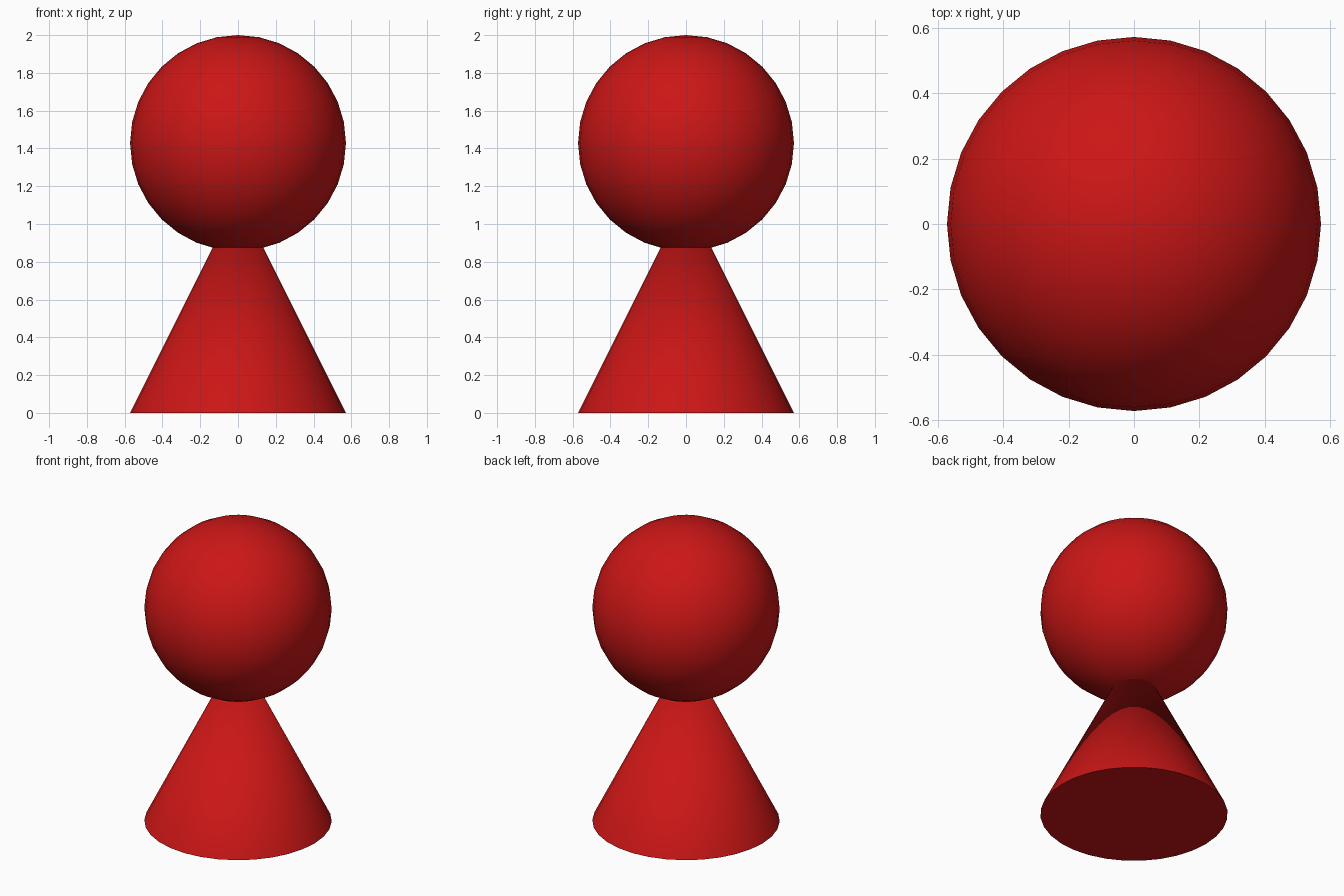
import bpy
import math

if "Cube" in bpy.data.objects:
    bpy.data.objects.remove(bpy.data.objects["Cube"])

U = 2 / 3.5  # radius shared by ball and cone

red = bpy.data.materials.new("red")
red.diffuse_color = (0.6, 0.008, 0.008, 1)
red.use_nodes = True
red.node_tree.nodes["Principled BSDF"].inputs["Base Color"].default_value = red.diffuse_color


def finish(name):
    ob = bpy.context.object
    ob.name = name
    ob.data.materials.append(red)
    bpy.ops.object.shade_smooth_by_angle(angle=math.radians(30))


# Conical body, its tip hidden inside the head
bpy.ops.mesh.primitive_cone_add(vertices=32, radius1=U, radius2=0, depth=2 * U,
                                location=(0, 0, U))
finish("body_cone")

# Ball head
bpy.ops.mesh.primitive_uv_sphere_add(segments=32, ring_count=16, radius=U,
                                     location=(0, 0, 2.5 * U))
finish("head_ball")
